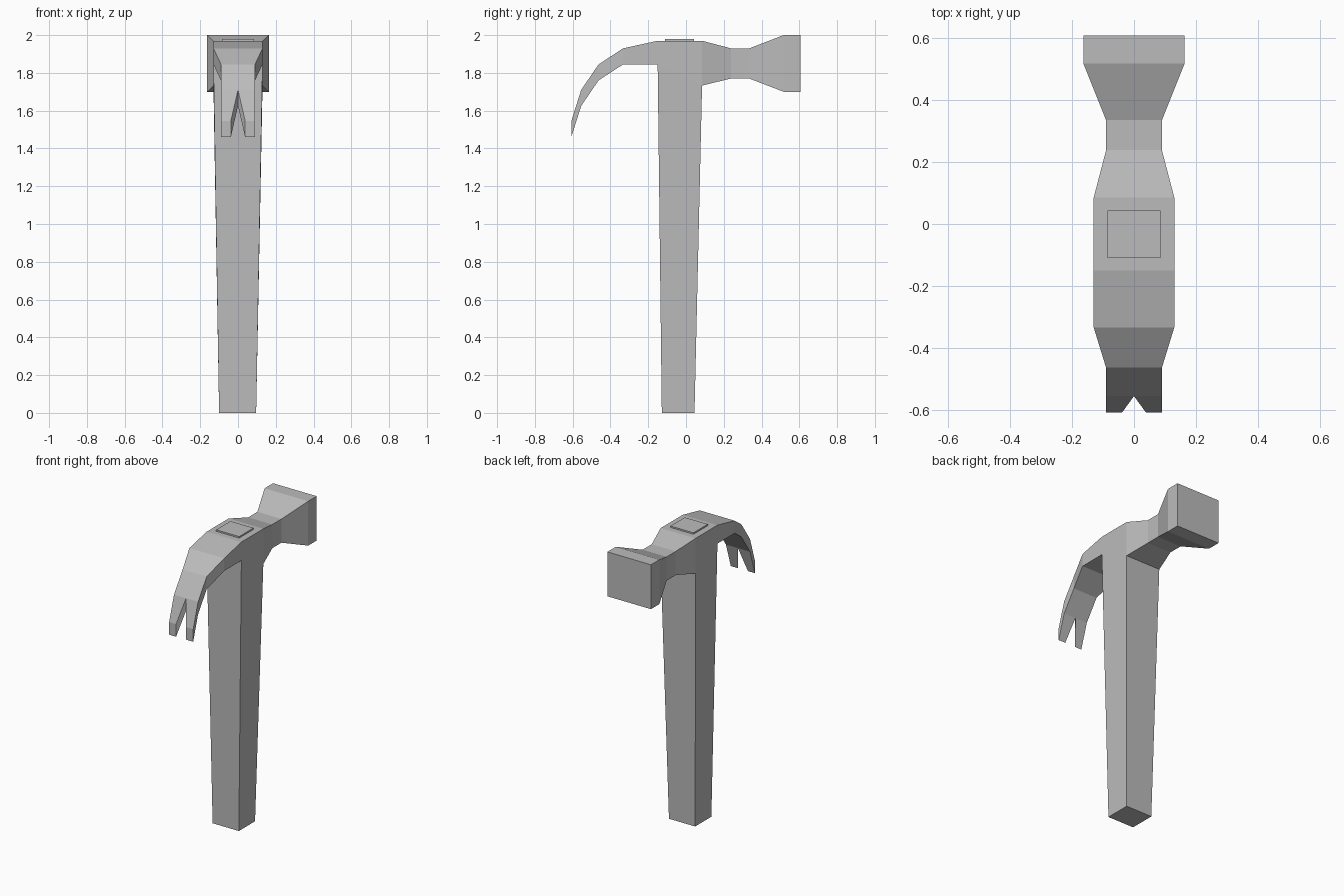
import bpy
import bmesh

if "Cube" in bpy.data.objects:
    bpy.data.objects.remove(bpy.data.objects["Cube"], do_unlink=True)

GREY = (0.5, 0.5, 0.5, 1)
mat = bpy.data.materials.new("plain_grey")
mat.use_nodes = True
mat.diffuse_color = GREY
mat.node_tree.nodes["Principled BSDF"].inputs["Base Color"].default_value = GREY


def ring(bm, y, x0, x1, bottom, top):
    """Rectangular cross-section facing along y."""
    corners = ((x0, bottom), (x1, bottom), (x1, top), (x0, top))
    return [bm.verts.new((x, y, z)) for x, z in corners]


def bridge(bm, a, b, skip=()):
    for i in range(4):
        if i not in skip:
            j = (i + 1) % 4
            bm.faces.new((a[i], a[j], b[j], b[i]))


def finish(bm, name):
    bmesh.ops.remove_doubles(bm, verts=bm.verts, dist=0.0005)
    bmesh.ops.recalc_face_normals(bm, faces=bm.faces)
    mesh = bpy.data.meshes.new(name)
    bm.to_mesh(mesh)
    bm.free()
    mesh.materials.append(mat)
    bpy.context.collection.objects.link(bpy.data.objects.new(name, mesh))


# Head cross-sections from claw root to striking face: y, half width, bottom, top
SECTIONS = [
    (-0.555, 0.09, 1.625, 1.71),
    (-0.463, 0.09, 1.76, 1.845),
    (-0.333, 0.13, 1.845, 1.93),
    (-0.15, 0.13, 1.845, 1.97),
    (0.085, 0.13, 1.733, 1.97),
    (0.238, 0.09, 1.77, 1.93),
    (0.335, 0.09, 1.77, 1.93),
    (0.517, 0.163, 1.70, 2.0),
    (0.607, 0.163, 1.70, 2.0),
]
SOCKET = 3  # the segment whose underside opens into the handle

bm = bmesh.new()
rings = [ring(bm, y, -w, w, b, t) for y, w, b, t in SECTIONS]
for i in range(len(rings) - 1):
    bridge(bm, rings[i], rings[i + 1], skip=(0,) if i == SOCKET else ())
bm.faces.new(rings[-1])

# Two claw prongs separated by a V notch
for side in (-1, 1):
    root = ring(bm, -0.555, 0, side * 0.09, 1.625, 1.71)
    tip = ring(bm, -0.607, side * 0.038, side * 0.09, 1.46, 1.545)
    bridge(bm, root, tip)
    bm.faces.new(tip)

# Tapered handle growing out of the socket
front, back = rings[SOCKET], rings[SOCKET + 1]
top = [front[0], front[1], back[1], back[0]]
foot = [bm.verts.new((x, y, 0)) for x, y in
        ((-0.1, -0.128), (0.096, -0.128), (0.096, 0.045), (-0.1, 0.045))]
bridge(bm, top, foot)
bm.faces.new(foot)
finish(bm, "hammer_body")

# Handle end showing through the top of the head
bm = bmesh.new()
a = ring(bm, -0.11, -0.086, 0.086, 1.965, 1.98)
b = ring(bm, 0.043, -0.086, 0.086, 1.965, 1.98)
bridge(bm, a, b)
bm.faces.new(a)
bm.faces.new(b)
finish(bm, "handle_end_plate")
